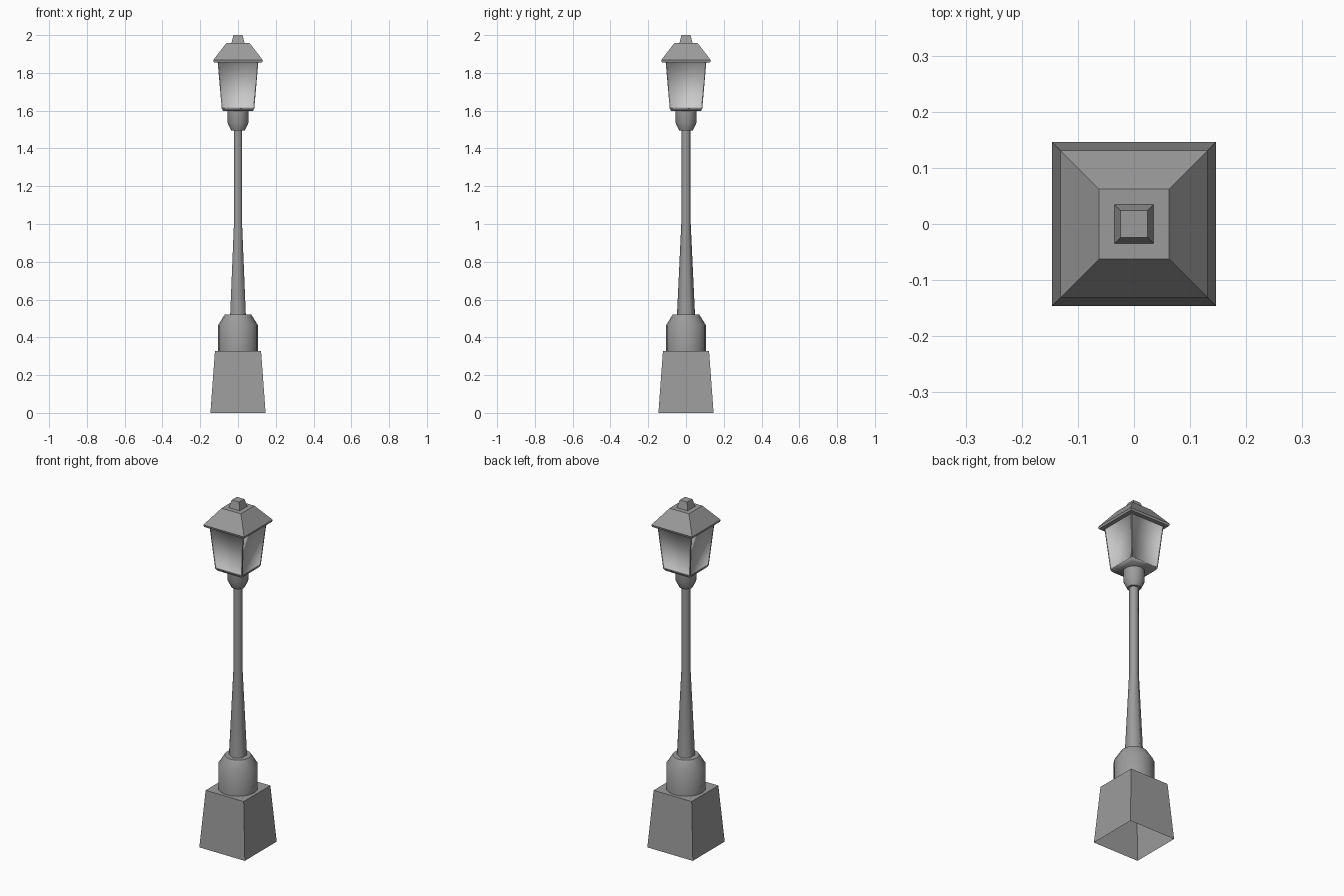
import bpy, bmesh
from math import cos, sin, pi, sqrt, radians

if "Cube" in bpy.data.objects:
    bpy.data.objects.remove(bpy.data.objects["Cube"])

# Dark metal for everything but the glass
metal = bpy.data.materials.new("dark_metal")
metal.diffuse_color = (0.33, 0.33, 0.33, 1)
metal.use_nodes = True
metal.node_tree.nodes["Principled BSDF"].inputs["Base Color"].default_value = metal.diffuse_color
glass = bpy.data.materials.new("pale_glass")
glass.diffuse_color = (0.8, 0.8, 0.8, 1)
glass.use_nodes = True
glass.node_tree.nodes["Principled BSDF"].inputs["Base Color"].default_value = glass.diffuse_color


def loft(name, profile, sides, turn=0.0, smooth=0, bottom=True):
    """Stack of regular-polygon rings from (radius, z) pairs, with end caps."""
    bm = bmesh.new()
    rings = [[bm.verts.new((r * cos(turn + 2 * pi * i / sides),
                            r * sin(turn + 2 * pi * i / sides), z))
              for i in range(sides)] for r, z in profile]
    for a, b in zip(rings, rings[1:]):
        for i in range(sides):
            j = (i + 1) % sides
            bm.faces.new((a[i], a[j], b[j], b[i]))
    if bottom:
        bm.faces.new(rings[0][::-1])
    bm.faces.new(rings[-1])
    mesh = bpy.data.meshes.new(name)
    bm.to_mesh(mesh)
    bm.free()
    mesh.materials.append(metal)
    obj = bpy.data.objects.new(name, mesh)
    bpy.context.collection.objects.link(obj)
    if smooth:
        bpy.ops.object.select_all(action='DESELECT')
        obj.select_set(True)
        bpy.context.view_layer.objects.active = obj
        bpy.ops.object.shade_smooth_by_angle(angle=radians(smooth))
    return obj


def square(name, profile, **options):
    """Square loft from (half width, z) pairs."""
    return loft(name, [(w * sqrt(2), z) for w, z in profile], 4, pi / 4, **options)


# Plinth, open underneath, and round collar
square("plinth", [(0.146, 0), (0.122, 0.328)], bottom=False)
loft("base_collar", [(0.105, 0.328), (0.105, 0.465), (0.07, 0.521)], 16, smooth=50)

# Six-sided pole, tapering to mid height
loft("pole", [(0.048, 0.515), (0.025, 1.0), (0.025, 1.505)], 6, pi / 2, smooth=65)

# Cup under the lantern
loft("lantern_cup", [(0.036, 1.496), (0.055, 1.535), (0.055, 1.605)], 16, smooth=50)

# Lantern frame with softly shaded, slightly recessed glass panels
lantern = square("lantern", [(0.078, 1.597), (0.086, 1.61), (0.108, 1.862)])
lantern.data.materials.append(glass)
bm = bmesh.new()
bm.from_mesh(lantern.data)
panels = [f for f in bm.faces if f.calc_area() > 0.03 and abs(f.normal.z) < 0.5]
bmesh.ops.inset_individual(bm, faces=panels, thickness=0.006, depth=0)
bmesh.ops.inset_individual(bm, faces=panels, thickness=0.002, depth=-0.004)
for f in bm.faces:
    f.smooth = True
for f in panels:
    f.material_index = 1
bm.to_mesh(lantern.data)
bm.free()

# Roof and finial
square("roof", [(0.128, 1.856), (0.131, 1.868), (0.062, 1.957)])
square("finial", [(0.035, 1.957), (0.024, 2.0)])
